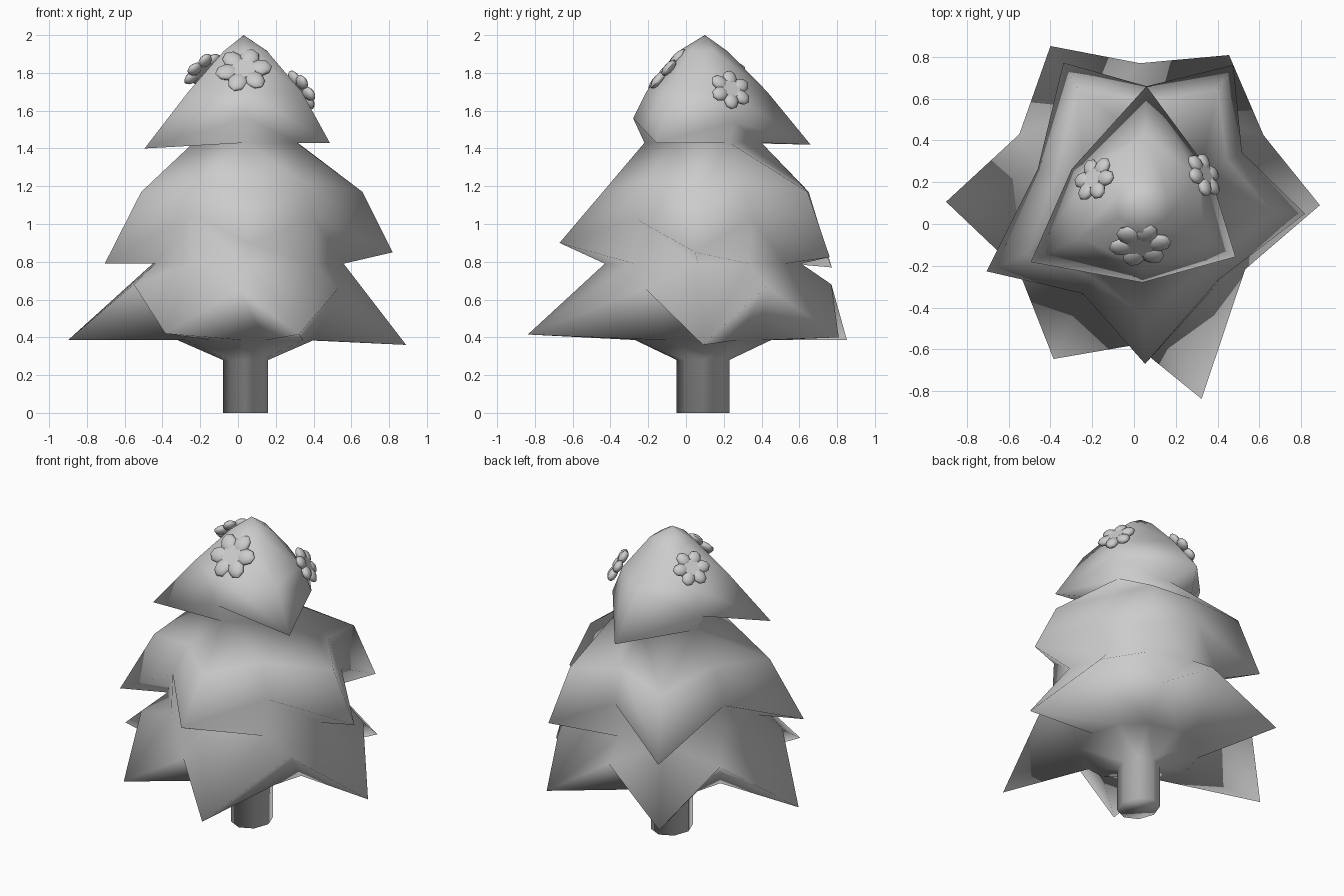
import bpy, bmesh
from math import radians, cos, sin, pi
from mathutils import Vector, Matrix

if "Cube" in bpy.data.objects:
    bpy.data.objects.remove(bpy.data.objects["Cube"])

CX, CY = 0.04, 0.09   # the tree axis sits slightly off the origin


def finish(bm, name, angle):
    bmesh.ops.recalc_face_normals(bm, faces=bm.faces)
    me = bpy.data.meshes.new(name)
    bm.to_mesh(me)
    bm.free()
    ob = bpy.data.objects.new(name, me)
    bpy.context.collection.objects.link(ob)
    bpy.ops.object.select_all(action='DESELECT')
    ob.select_set(True)
    bpy.context.view_layer.objects.active = ob
    bpy.ops.object.shade_smooth_by_angle(angle=radians(angle))
    return ob


# Rims of the three foliage tiers: (angle, radius, height), hollows and tips alternate
top_rim = [(-90, .37, 1.56), (-29, .51, 1.43), (27, .36, 1.54),
           (88, .57, 1.42), (153, .38, 1.55), (207, .60, 1.40)]
mid_rim = [(-89, .76, .90), (-45, .51, 1.03), (-3, .78, .85), (28, .54, 1.03), (57, .80, .825),
           (88, .57, 1.03), (119, .78, .77), (161, .53, 1.0), (203, .81, .79), (236, .51, 1.05)]
low_rim = [(-93, .67, .65), (-73, .97, .415), (-32, .58, .66), (0, .85, .36), (30, .67, .67),
           (60, .83, .40), (91, .68, .68), (120, .88, .385), (150, .68, .68), (179, .94, .385),
           (208, .67, .68), (240, .85, .42)]


def inner(rim, r, z):
    return [(a, r, z) for a, _, _ in rim]


def zip_rings(bm, A, B):
    """Join two rings; quads when they match, otherwise triangles by angle."""
    (va, aa), (vb, ab) = A, B
    n, m = len(va), len(vb)
    if n == m:
        for i in range(n):
            bm.faces.new((va[i], va[(i + 1) % n], vb[(i + 1) % n], vb[i]))
        return
    i = j = 0
    aa, ab = aa + [aa[0] + 360], ab + [ab[0] + 360]
    while i < n or j < m:
        if j == m or (i < n and aa[i + 1] < ab[j + 1]):
            bm.faces.new((va[i], va[(i + 1) % n], vb[j % m]))
            i += 1
        else:
            bm.faces.new((va[i % n], vb[(j + 1) % m], vb[j]))
            j += 1


# Tree: one skin from apex to trunk foot
upper_b = [(a, .30 if k % 2 == 0 else .34, 1.70) for k, (a, _, _) in enumerate(top_rim)]
ridge_r = [.53, .42, .62, .46, .66, .50, .64, .44, .60, .42]
mid_b = [(a, r, 1.17 if k % 2 == 0 else 1.23)
         for k, ((a, _, _), r) in enumerate(zip(mid_rim, ridge_r))]
trunk = [(-90 + 45 * k, .13, .28) for k in range(8)]
rings = [inner(top_rim, .13, 1.915), upper_b, top_rim, inner(top_rim, .31, 1.43),
         mid_b, mid_rim, inner(mid_rim, .52, .79),
         low_rim, inner(low_rim, .36, .385),
         trunk, [(a, r, 0) for a, r, _ in trunk]]
bm = bmesh.new()
built = []
for ring in rings:
    sx, sy = (.92, 1.07) if ring[0][2] < .3 else (1, 1)   # trunk is slightly oval
    verts = [bm.verts.new((CX + sx * r * cos(radians(a)), CY + sy * r * sin(radians(a)), z))
             for a, r, z in ring]
    built.append((verts, [a for a, _, _ in ring]))
for A, B in zip(built, built[1:]):
    zip_rings(bm, A, B)
apex = bm.verts.new((.03, .10, 2.0))
first = built[0][0]
for i in range(len(first)):
    bm.faces.new((apex, first[i], first[(i + 1) % len(first)]))
bm.faces.new(built[-1][0])
finish(bm, "tree", 180)


# Flowers: six plump petals around a flat centre
def flower(name, pos, normal, R, turn):
    bm = bmesh.new()
    for k in range(6):
        M = (Matrix.Rotation(turn + k * pi / 3, 4, 'Z') @ Matrix.Translation((R * .60, 0, 0))
             @ Matrix.Diagonal((R * .43, R * .36, .026, 1)))
        bmesh.ops.create_uvsphere(bm, u_segments=8, v_segments=6, radius=1, matrix=M)
    bmesh.ops.create_cone(bm, cap_ends=True, segments=12, radius1=R * .5, radius2=R * .45, depth=.036)
    rot = Vector(normal).to_track_quat('Z', 'Y').to_matrix().to_4x4()
    bmesh.ops.transform(bm, matrix=Matrix.Translation(pos) @ rot, verts=bm.verts)
    finish(bm, name, 60)


flower("front_flower", (.03, -.10, 1.815), (0, -.75, .66), .148, radians(10))
flower("right_flower", (.335, .235, 1.71), (.77, .38, .5), .115, radians(20))
flower("left_flower", (-.19, .215, 1.82), (-.6, .4, .69), .115, radians(0))
